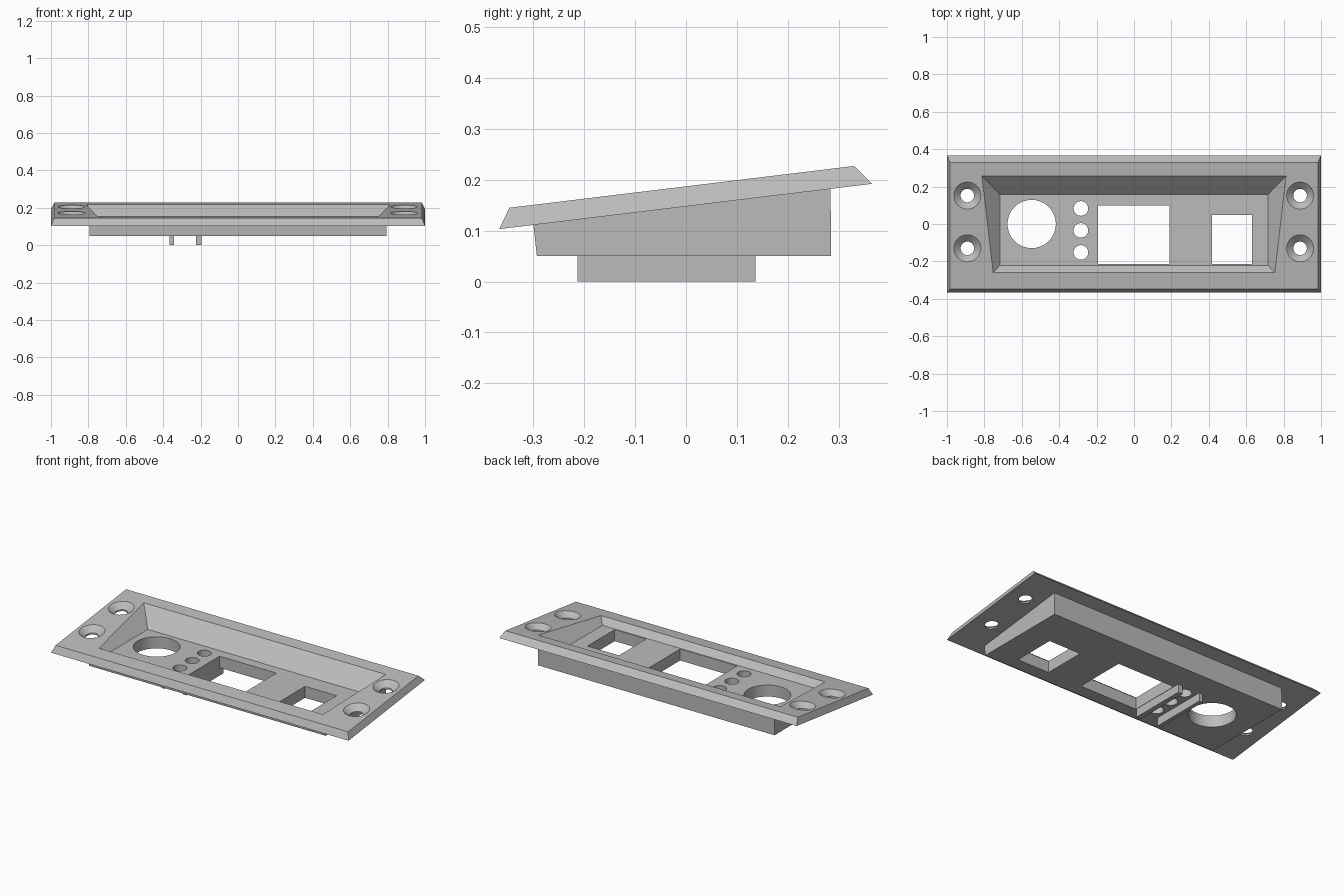
import bpy, bmesh, math
from mathutils import Matrix

if "Cube" in bpy.data.objects:
    bpy.data.objects.remove(bpy.data.objects["Cube"])

grey = bpy.data.materials.new("light_grey")
grey.diffuse_color = (0.5, 0.5, 0.5, 1)
grey.use_nodes = True
grey.node_tree.nodes["Principled BSDF"].inputs["Base Color"].default_value = grey.diffuse_color


def make(name, bm):
    bmesh.ops.recalc_face_normals(bm, faces=bm.faces)
    mesh = bpy.data.meshes.new(name)
    bm.to_mesh(mesh)
    bm.free()
    mesh.materials.append(grey)
    ob = bpy.data.objects.new(name, mesh)
    bpy.context.collection.objects.link(ob)
    return ob


def loft(name, bottom, top):
    """Solid between two four-cornered loops."""
    bm = bmesh.new()
    a = [bm.verts.new(p) for p in bottom]
    b = [bm.verts.new(p) for p in top]
    bm.faces.new(a)
    bm.faces.new(b)
    for i in range(4):
        j = (i + 1) % 4
        bm.faces.new((a[i], a[j], b[j], b[i]))
    return make(name, bm)


def loop(xf, yf, zf, xb, yb, zb):
    """Symmetric loop from a front edge and a back edge."""
    return [(-xf, yf, zf), (xf, yf, zf), (xb, yb, zb), (-xb, yb, zb)]


def box(name, x0, x1, y0, y1, z0, z1):
    corners = [(x0, y0), (x1, y0), (x1, y1), (x0, y1)]
    return loft(name, [(*c, z0) for c in corners], [(*c, z1) for c in corners])


def cone(name, x, y, z0, z1, r0, r1, tilt=0.0):
    bm = bmesh.new()
    bmesh.ops.create_cone(bm, cap_ends=True, segments=64, radius1=r0, radius2=r1, depth=z1 - z0,
                          matrix=Matrix.Translation((x, y, (z0 + z1) / 2)))
    for v in bm.verts:  # shear along the sloping plate
        v.co.z += tilt * (v.co.y - y)
    return make(name, bm)


def combine(target, other, operation):
    mod = target.modifiers.new("boolean", 'BOOLEAN')
    mod.operation, mod.solver, mod.object = operation, 'EXACT', other
    bpy.context.view_layer.objects.active = target
    bpy.ops.object.modifier_apply(modifier=mod.name)
    bpy.data.objects.remove(other)


SLOPE = 0.1212


def top_z(y):
    return 0.187 + SLOPE * y


# Sloping bezel plate with bevelled rim
panel = loft("control_panel", loop(1, -0.367, 0.103, 1, 0.366, 0.192),
             loop(0.983, -0.347, top_z(-0.347), 0.983, 0.33, top_z(0.33)))

# Housing under the plate; its top lies inside the plate thickness
housing = loft("housing", loop(0.795, -0.293, 0.05, 0.795, 0.285, 0.05),
               loop(0.795, -0.302, 0.13, 0.795, 0.284, 0.2))
combine(panel, housing, 'UNION')

# Two guide rails below the housing
for x0, x1 in ((-0.365, -0.342), (-0.225, -0.195)):
    combine(panel, box("rail", x0, x1, -0.213, 0.137, 0, 0.08), 'UNION')

# Recess with 45 degree walls, extended a little above the plate
e = 0.02
recess = loft("recess", loop(0.717, -0.222, 0.12, 0.717, 0.158, 0.12),
              loop(0.753 + e, -0.26 - e, top_z(-0.26) + e,
                   0.813 + e, 0.257 + e, top_z(0.257) + e))
combine(panel, recess, 'DIFFERENCE')

# Screen and socket openings
combine(panel, box("screen_opening", -0.193, 0.19, -0.215, 0.098, -0.1, 0.3), 'DIFFERENCE')
combine(panel, box("socket_opening", 0.418, 0.63, -0.215, 0.047, -0.1, 0.3), 'DIFFERENCE')

# Round gauge opening and three small lamp holes
combine(panel, cone("gauge_opening", -0.547, 0, -0.1, 0.3, 0.129, 0.129), 'DIFFERENCE')
for y in (0.083, -0.034, -0.152):
    combine(panel, cone("lamp_hole", -0.284, y, -0.1, 0.3, 0.039, 0.039), 'DIFFERENCE')

# Countersunk screw holes
for x in (-0.891, 0.888):
    for y in (0.152, -0.13):
        z = top_z(y)
        combine(panel, cone("screw_hole", x, y, -0.1, 0.4, 0.036, 0.036), 'DIFFERENCE')
        combine(panel, cone("countersink", x, y, z - 0.03, z + 0.006, 0.036, 0.0792, SLOPE),
                'DIFFERENCE')

# Crisp edges, smooth bores
bpy.context.view_layer.objects.active = panel
panel.select_set(True)
bpy.ops.object.shade_smooth_by_angle(angle=math.radians(25))
